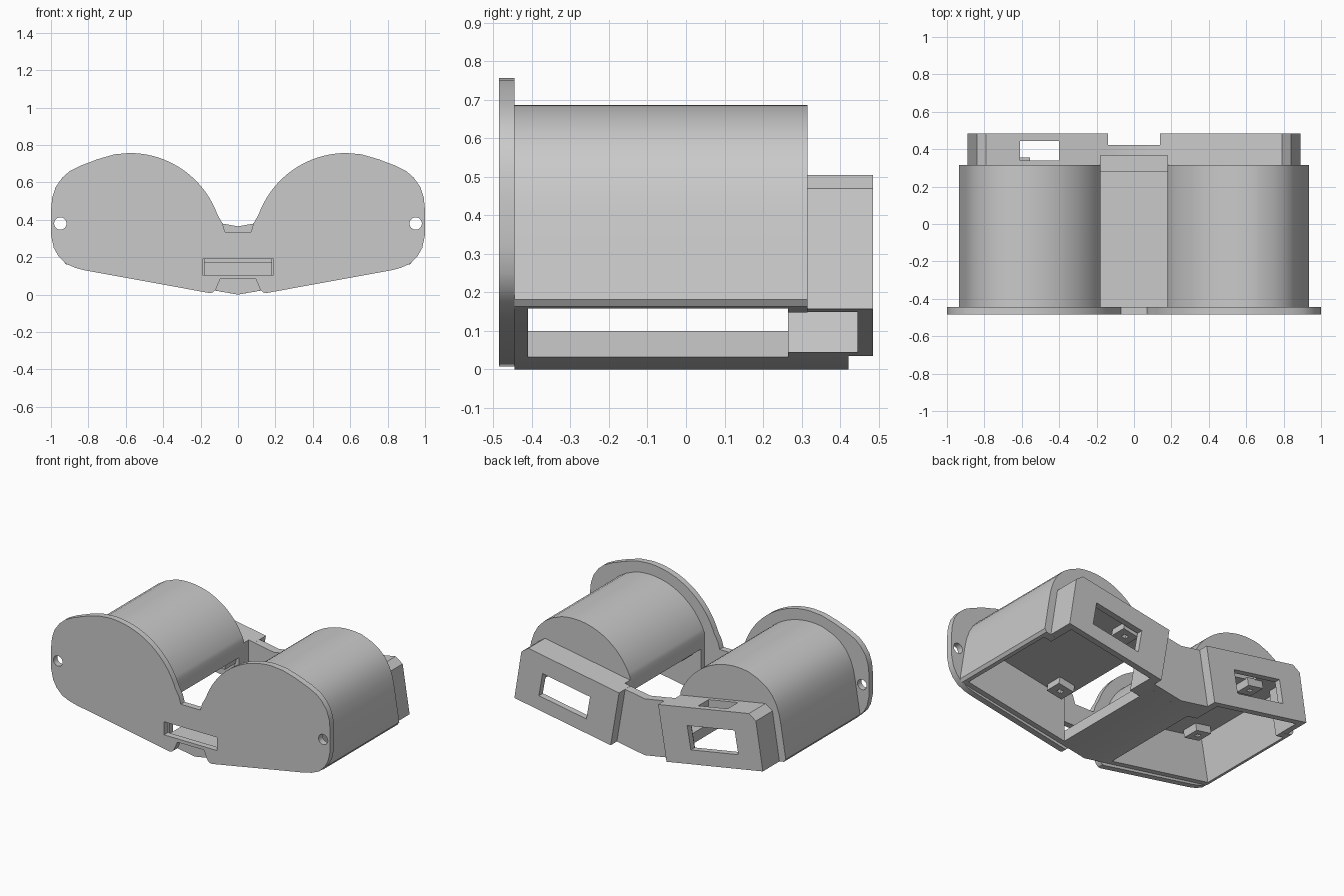
import bpy, bmesh, math
from math import cos, sin, radians

cube = bpy.data.objects.get("Cube")
if cube:
    bpy.data.objects.remove(cube)

grey = bpy.data.materials.new("plain_grey")
grey.use_nodes = True
grey.diffuse_color = (0.59, 0.59, 0.59, 1)
grey.node_tree.nodes["Principled BSDF"].inputs["Base Color"].default_value = (0.59, 0.59, 0.59, 1)

SLOPE = 0.176          # both halves rise outward at ten degrees
ROOF = 0.28            # height of the flat ceiling in the tilted frame
CX, CZ = 0.58, 0.257   # axis of each round barrel


def arc(r, a0, a1, n, cx=CX, cz=CZ):
    return [(cx + r * cos(radians(a0 + (a1 - a0) * i / n)),
             cz + r * sin(radians(a0 + (a1 - a0) * i / n))) for i in range(n + 1)]


def prism(name, pts, y0, y1, side=1):
    """Extrude an x-z outline from y0 to y1, flipped in x for side -1."""
    bm = bmesh.new()
    face = bm.faces.new([bm.verts.new((side * x, y0, z)) for x, z in pts])
    new = bmesh.ops.extrude_face_region(bm, geom=[face])["geom"]
    bmesh.ops.translate(bm, vec=(0, y1 - y0, 0),
                        verts=[v for v in new if isinstance(v, bmesh.types.BMVert)])
    bmesh.ops.recalc_face_normals(bm, faces=bm.faces)
    mesh = bpy.data.meshes.new(name)
    bm.to_mesh(mesh)
    bm.free()
    mesh.materials.append(grey)
    ob = bpy.data.objects.new(name, mesh)
    bpy.context.collection.objects.link(ob)
    return ob


def rect(x0, x1, z0, z1):
    return [(x0, z0), (x1, z0), (x1, z1), (x0, z1)]


def tilted(x0, x1, v0, v1):
    """Rectangle in the tilted frame of one half."""
    return [(x - SLOPE * v, v + SLOPE * x)
            for x, v in rect(x0, x1, v0, v1)]


def mirrored(pts):
    return pts + [(-x, z) for x, z in reversed(pts) if x > 0]


def cut(ob, *cutters):
    for c in cutters:
        c.hide_render = True
        m = ob.modifiers.new("cut", "BOOLEAN")
        m.operation, m.solver, m.object = "DIFFERENCE", "EXACT", c
    deps = bpy.context.evaluated_depsgraph_get()
    mesh = bpy.data.meshes.new_from_object(ob.evaluated_get(deps))
    ob.modifiers.clear()
    ob.data = mesh
    for c in cutters:
        bpy.data.objects.remove(c)
    return ob


# Front plate with strap slot, screw holes and notches above and below
half = [(0.095, 0.083), (0.12, 0.025), (0.135, 0.011), (0.15, 0.008), (0.82, 0.13),
        (0.87, 0.143), (0.92, 0.165), (0.96, 0.205), (0.985, 0.25), (1, 0.32),
        (1, 0.45), (0.993, 0.52), (0.975, 0.575), (0.94, 0.625), (0.9, 0.66),
        (0.84, 0.69), (0.75, 0.724), (0.66, 0.75)]
half += arc(0.5, 90, 160, 24) + [(0.083, 0.38), (0.07, 0.335)]
plate = prism("front_plate", mirrored(half), -0.485, -0.445)
cut(plate, prism("slot", rect(-0.19, 0.19, 0.105, 0.19), -0.6, -0.4),
    *[prism("hole", arc(0.033, 0, 345, 23, s * 0.95, 0.38), -0.6, -0.4) for s in (1, -1)])
parts = [plate]

# Round barrel outline with a leaning outer side and a flat sloping base
outer = [(0.18, 0.032), (0.9, 0.158), (0.922, 0.163), (0.935, 0.182), (0.9, 0.4),
         (0.888, 0.46), (0.867, 0.52), (0.838, 0.57), (0.795, 0.615),
         (0.74, 0.65)] + arc(0.43, 78, 158.4, 24)
pocket = tilted(0.252, 0.845, -0.1, ROOF)

for side, label in ((1, "left"), (-1, "right")):
    # Barrel with a flat-roofed bay, open below and toward the middle
    barrel = prism(label + "_barrel", outer, -0.445, 0.315, side)
    cut(barrel, prism("bay", tilted(0.05, 0.9, -0.1, ROOF), -0.41, 0.265, side),
        prism("pocket", pocket, 0.2, 0.445, side))

    # Tilted rear box with a window in its back
    box = prism(label + "_rear_box",
                [(0.2, 0.035), (0.89, 0.157), (0.84, 0.47), (0.79, 0.505), (0.14, 0.39)],
                0.315, 0.485, side)
    cutters = [prism("pocket", pocket, 0.2, 0.445, side),
               prism("window", tilted(0.39, 0.73, 0.09, 0.24), 0.4, 0.6, side),
               prism("channel", rect(0, 0.18, 0.172, 0.6), 0.2, 0.367, side)]
    if side < 0:
        cutters.append(prism("top_hole", rect(0.4, 0.61, 0.25, 0.7), 0.34, 0.445, side))
    cut(box, *cutters)
    parts += [barrel, box]

# Drilled lugs hanging from the ceilings: side, offset from middle, depth
for name, side, u, y in (("left_front_lug", 1, 0.32, -0.33),
                         ("left_rear_lug", 1, 0.42, 0.37),
                         ("right_front_lug", -1, 0.79, -0.32),
                         ("right_rear_lug", -1, 0.66, 0.3),
                         ("right_inner_lug", -1, 0.3, 0.21)):
    lug = prism(name, tilted(u - 0.055, u + 0.055, ROOF - 0.045, ROOF + 0.005),
                y - 0.055, y + 0.055, side)
    hole = prism("lug_hole", tilted(u - 0.015, u + 0.015, ROOF - 0.1, ROOF - 0.01),
                 y - 0.015, y + 0.015, side)
    parts.append(cut(lug, hole))

# Middle bar, its raised step, and the low wall joining the rear boxes
parts += [
    prism("centre_bar", mirrored([(0, 0), (0.18, 0.032), (0.18, 0.1)]), -0.445, 0.28),
    prism("centre_step", mirrored([(0, 0), (0.2, 0.035), (0.18, 0.172)]), 0.28, 0.367),
    prism("rear_wall", mirrored([(0, 0), (0.205, 0.036), (0.145, 0.39), (0, 0.365)]),
          0.367, 0.422),
]

# Smooth the round walls while keeping edges sharp
bpy.ops.object.select_all(action="DESELECT")
for ob in parts:
    ob.select_set(True)
bpy.context.view_layer.objects.active = plate
bpy.ops.object.shade_smooth_by_angle(angle=radians(25))
